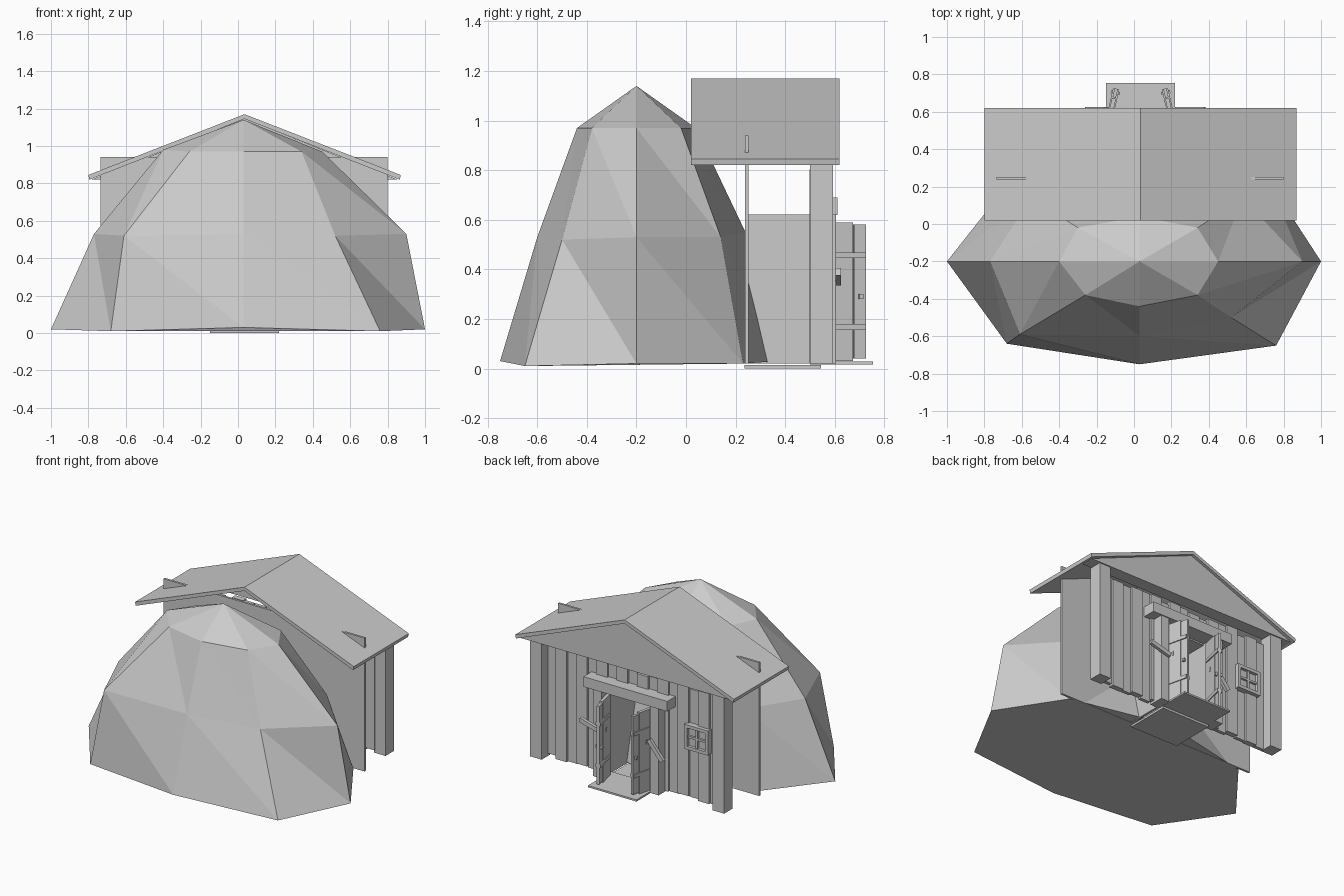
import bpy, bmesh, math, random
from mathutils import Vector, Matrix

random.seed(4)
cube = bpy.data.objects.get("Cube")
if cube:
    bpy.data.objects.remove(cube, do_unlink=True)

CX = 0.035  # symmetry line of the hut

grey = bpy.data.materials.new("plain grey")
grey.use_nodes = True
colour = (0.6, 0.6, 0.6, 1)
grey.diffuse_color = colour
grey.node_tree.nodes["Principled BSDF"].inputs["Base Color"].default_value = colour


def finish(name, bm):
    bmesh.ops.recalc_face_normals(bm, faces=bm.faces)
    mesh = bpy.data.meshes.new(name)
    bm.to_mesh(mesh)
    bm.free()
    mesh.materials.append(grey)
    obj = bpy.data.objects.new(name, mesh)
    bpy.context.scene.collection.objects.link(obj)
    return obj


def add_box(bm, x, y, z, turn=None):
    """Box from three (min, max) ranges, optionally transformed."""
    lo, hi = Vector((x[0], y[0], z[0])), Vector((x[1], y[1], z[1]))
    m = Matrix.Translation((lo + hi) / 2) @ Matrix.Diagonal((*(hi - lo), 1))
    bmesh.ops.create_cube(bm, size=1, matrix=turn @ m if turn else m)


def boxes(name, *ranges, turn=None):
    bm = bmesh.new()
    for r in ranges:
        add_box(bm, *r, turn=turn)
    return finish(name, bm)


def prism(name, profile, y0, y1):
    """Extrude an x-z outline along y."""
    bm = bmesh.new()
    face = bm.faces.new([bm.verts.new((x, y0, z)) for x, z in profile])
    out = bmesh.ops.extrude_face_region(bm, geom=[face])
    moved = [v for v in out["geom"] if isinstance(v, bmesh.types.BMVert)]
    bmesh.ops.translate(bm, verts=moved, vec=(0, y1 - y0, 0))
    return finish(name, bm)


# Faceted boulder: three rings of eight points and a peak
base = [(-1, -.2, .02), (-.68, -.64, .01), (.03, -.75, .03), (.76, -.65, .01),
        (1, -.2, .02), (.72, .23, .02), (.03, .37, .03), (-.66, .23, .02)]
middle = [(-.77, -.2, .53), (-.61, -.59, .52), (.03, -.6, .53), (.52, -.5, .52),
          (.9, -.2, .53), (.58, .14, .53), (.03, .24, .55), (-.55, .14, .53)]
upper = [(-.4, -.2, .98), (-.26, -.38, .97), (.03, -.44, .97), (.34, -.38, .97),
         (.45, -.2, .97), (.34, -.02, .97), (.03, .04, .97), (-.3, -.02, .97)]
bm = bmesh.new()
rings = [[bm.verts.new(p) for p in ring] for ring in (base, middle, upper)]
peak = bm.verts.new((.03, -.2, 1.14))
bm.faces.new(rings[0])
for i in range(8):
    j = (i + 1) % 8
    for low, high in zip(rings, rings[1:]):
        bm.faces.new((low[i], low[j], high[i]))
        bm.faces.new((low[j], high[j], high[i]))
    bm.faces.new((rings[2][i], rings[2][j], peak))
finish("boulder", bm)

# Roof and the solid gable beneath it
prism("roof", [(-.8, .845), (CX, 1.17), (.87, .845), (.865, .82), (CX, 1.145), (-.795, .82)], .02, .62)
prism("gable", [(-.78, .822), (CX, 1.146), (.85, .822)], .51, .6)

# Back wall with a passage opening; its corners pierce the roof
WY = (.237, .252)
boxes("back_wall",
      ((-.735, -.15), WY, (.02, .94)),
      ((.22, .8), WY, (.02, .94)),
      ((-.15, .22), WY, (.62, .94)))

# Corner posts
for side, name in ((-1, "right_post"), (1, "left_post")):
    c = CX + side * .697
    boxes(name, ((c - .044, c + .044), (.5, .592), (.02, .84)))

# Entrance passage
boxes("passage_walls",
      ((-.165, -.15), (.25, .5), (.02, .62)),
      ((.22, .235), (.25, .5), (.02, .62)),
      ((-.165, .235), (.25, .5), (.61, .622)))
boxes("passage_floor", ((-.15, .22), (.235, .545), (0, .015)))
boxes("doorstep", ((-.15, .22), (.5, .755), (.017, .029)))

# Plank front with overlapping uneven boards around the doorway
bm = bmesh.new()
count = 17
step = 1.32 / count
for k in range(count):
    x0 = CX - .66 + k * step
    raised = .014 * (k % 2)
    top = .785 + random.uniform(-.015, .02)
    bottom = .02 + random.uniform(0, .02)
    span = (x0 - .004 * (k % 2), x0 + step + .004 * (k % 2))
    y = (.498, .522 + raised)
    if span[1] < -.14 or span[0] > .21:
        add_box(bm, span, y, (bottom, top))
    else:
        add_box(bm, span, y, (.62, top))
finish("plank_front", bm)

# Door frame
boxes("lintel", ((-.285, .355), (.52, .612), (.62, .69)))
boxes("door_jambs", ((-.215, -.15), (.5, .605), (.02, .63)),
      ((.22, .285), (.5, .605), (.02, .63)))

# Two open door leaves with straps and knobs
for side, name in ((-1, "right_door"), (1, "left_door")):
    hinge = Matrix.Translation((CX + side * .17, .55, 0)) @ Matrix.Rotation(side * math.radians(13), 4, "Z")
    out = -side * .01
    parts = [((-.011, .011), (0, .125), (.03, .59)),
             ((-.009, .009), (.13, .178), (.04, .58))]
    for z in (.155, .445):
        parts.append(((-.017, .017), (.01, .176), (z, z + .024)))
    parts.append(((-.024, .024), (.148, .164), (.28, .3)))
    parts.append(((-.014, .014), (.06, .07), (.355, .385)))
    boxes(name, *parts, turn=hinge)

# Loose latch bars hanging on the jambs
for name, x, z, angle in (("right_latch", -.2, .33, -50), ("left_latch", .3, .37, -15)):
    turn = Matrix.Translation((x, .613, z)) @ Matrix.Rotation(math.radians(angle), 4, "Y")
    boxes(name, ((-.08, .08), (-.01, .012), (-.015, .015)), turn=turn)

# Small window with cross bars and a thin pane
x0, x1, z0, z1, b = -.56, -.38, .37, .54, .022
xm, zm = (x0 + x1) / 2, (z0 + z1) / 2
Y = (.52, .562)
boxes("window_frame",
      ((x0, x0 + b), Y, (z0, z1)), ((x1 - b, x1), Y, (z0, z1)),
      ((x0, x1), Y, (z0, z0 + b)), ((x0, x1), Y, (z1 - b, z1)))
boxes("window_bars", ((xm - .007, xm + .007), (.53, .555), (z0, z1)),
      ((x0, x1), (.53, .555), (zm - .007, zm + .007)))
boxes("window_pane", ((x0, x1), (.535, .541), (z0, z1)))
